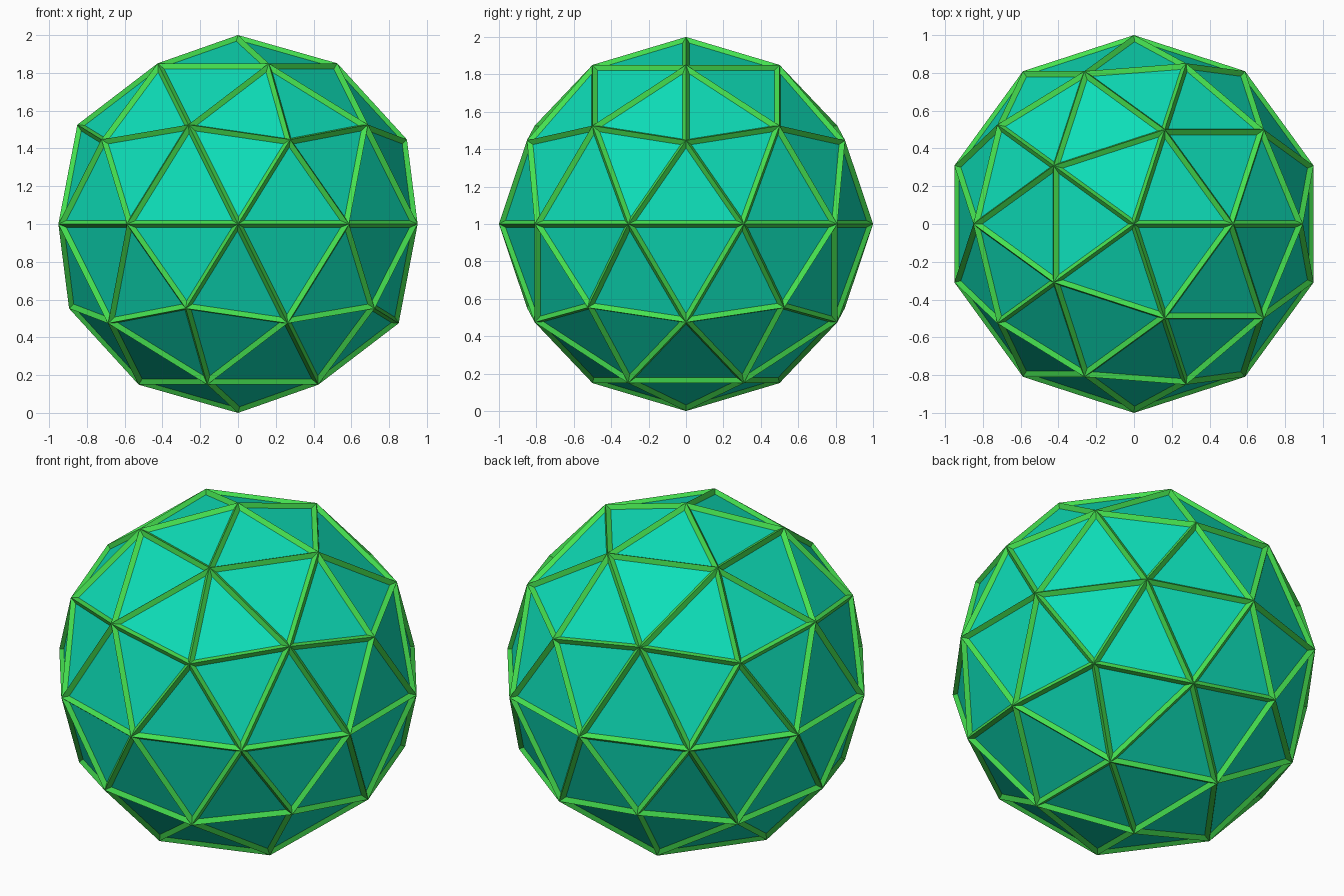
import bpy
import bmesh

if "Cube" in bpy.data.objects:
    bpy.data.objects.remove(bpy.data.objects["Cube"])

FRAME_WIDTH = 0.022   # half width of a strut, measured on each panel
PANEL_DEPTH = 0.021   # how far panels sit below the strut ridges


def material(name, rgb):
    mat = bpy.data.materials.new(name)
    mat.diffuse_color = (*rgb, 1.0)
    mat.use_nodes = True
    mat.node_tree.nodes["Principled BSDF"].inputs["Base Color"].default_value = mat.diffuse_color
    return mat


def add_object(name, bm, mat):
    mesh = bpy.data.meshes.new(name)
    bm.to_mesh(mesh)
    bm.free()
    mesh.materials.append(mat)
    obj = bpy.data.objects.new(name, mesh)
    obj.location.z = 1.0
    bpy.context.collection.objects.link(obj)
    return obj


def inset_sphere():
    """Geodesic sphere with every triangle inset and sunk; returns mesh and rim faces."""
    bm = bmesh.new()
    bmesh.ops.create_icosphere(bm, subdivisions=2, radius=1.0)
    rims = bmesh.ops.inset_individual(bm, faces=bm.faces[:], thickness=FRAME_WIDTH,
                                      depth=-PANEL_DEPTH, use_even_offset=True)["faces"]
    return bm, set(rims)


green = material("strut green", (0.06, 0.75, 0.08))
teal = material("panel teal", (0.004, 0.73, 0.48))

# Ridged struts along every edge
bm, rims = inset_sphere()
bmesh.ops.delete(bm, geom=[f for f in bm.faces if f not in rims], context="FACES")
add_object("strut_frame", bm, green)

# Sunken triangular panels
bm, rims = inset_sphere()
bmesh.ops.delete(bm, geom=list(rims), context="FACES")
add_object("triangle_panels", bm, teal)
